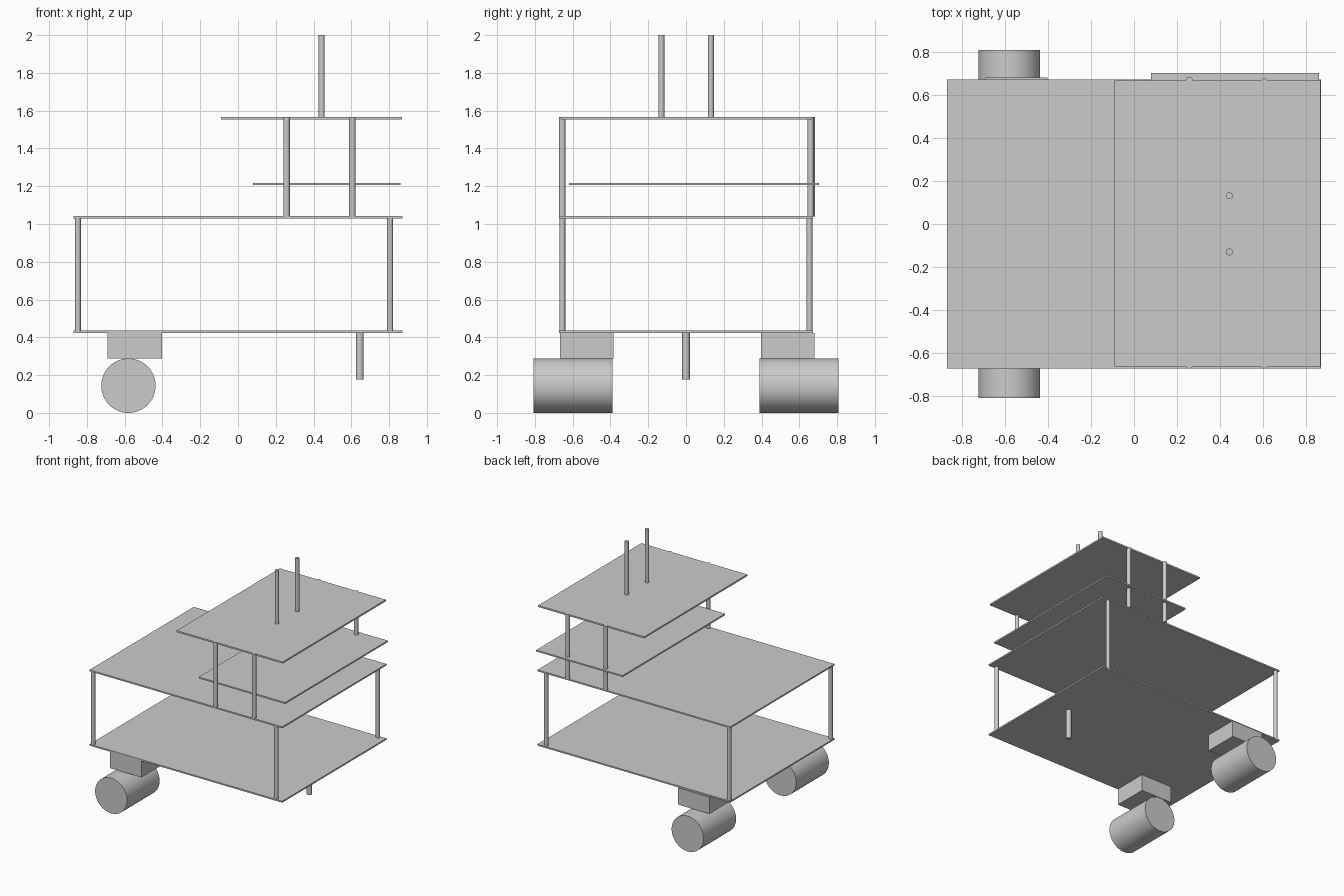
import bpy
from math import pi

cube = bpy.data.objects.get("Cube")
if cube:
    bpy.data.objects.remove(cube, do_unlink=True)

# Single plain grey for everything
grey = bpy.data.materials.new("plain grey")
grey.use_nodes = True
colour = (0.6, 0.6, 0.6, 1)
grey.diffuse_color = colour
grey.node_tree.nodes["Principled BSDF"].inputs["Base Color"].default_value = colour


def box(name, x, y, z):
    """Box given by its (min, max) along each axis."""
    spans = (x, y, z)
    bpy.ops.mesh.primitive_cube_add(size=1, location=[(a + b) / 2 for a, b in spans])
    ob = bpy.context.object
    ob.name = name
    ob.scale = [b - a for a, b in spans]
    bpy.ops.object.transform_apply(location=False, rotation=False, scale=True)
    ob.data.materials.append(grey)


def cylinder(name, centre, radius, length, rotation=(0, 0, 0), sides=32):
    bpy.ops.mesh.primitive_cylinder_add(vertices=sides, radius=radius, depth=length,
                                        location=centre, rotation=rotation)
    ob = bpy.context.object
    ob.name = name
    bpy.ops.object.shade_smooth_by_angle()
    ob.data.materials.append(grey)


def post(name, x, y, bottom, top, radius):
    cylinder(name, (x, y, (bottom + top) / 2), radius, top - bottom)


# Decks
box("lower_deck", (-0.87, 0.87), (-0.672, 0.672), (0.423, 0.435))
box("upper_deck", (-0.87, 0.87), (-0.672, 0.672), (1.03, 1.042))
box("middle_shelf", (0.08, 0.86), (-0.62, 0.703), (1.206, 1.218))
box("top_shelf", (-0.09, 0.867), (-0.662, 0.668), (1.554, 1.567))

# Corner posts between the decks
for side, x in (("right", -0.848), ("left", 0.805)):
    for end, y in (("front", -0.655), ("back", 0.654)):
        post(f"{end}_{side}_deck_post", x, y, 0.43, 1.035, 0.016)

# Posts carrying the shelves
for name, x, y in (("front_inner", 0.257, -0.655), ("front_outer", 0.605, -0.655),
                   ("back_inner", 0.257, 0.667), ("back_outer", 0.605, 0.66)):
    post(f"{name}_shelf_post", x, y, 1.04, 1.567, 0.017)

# Twin masts on top and the support leg below
post("front_mast", 0.443, -0.13, 1.56, 2.0, 0.016)
post("back_mast", 0.443, 0.132, 1.56, 2.0, 0.016)
post("support_leg", 0.645, 0, 0.177, 0.428, 0.02)

# Wheels with their motor blocks
for end, wheel_y, block in (("front", -0.598, (-0.668, -0.385)),
                            ("back", 0.598, (0.397, 0.681))):
    cylinder(f"{end}_wheel", (-0.58, wheel_y, 0.144), 0.144, 0.42, (pi / 2, 0, 0), 64)
    box(f"{end}_motor_block", (-0.69, -0.403), block, (0.287, 0.423))
